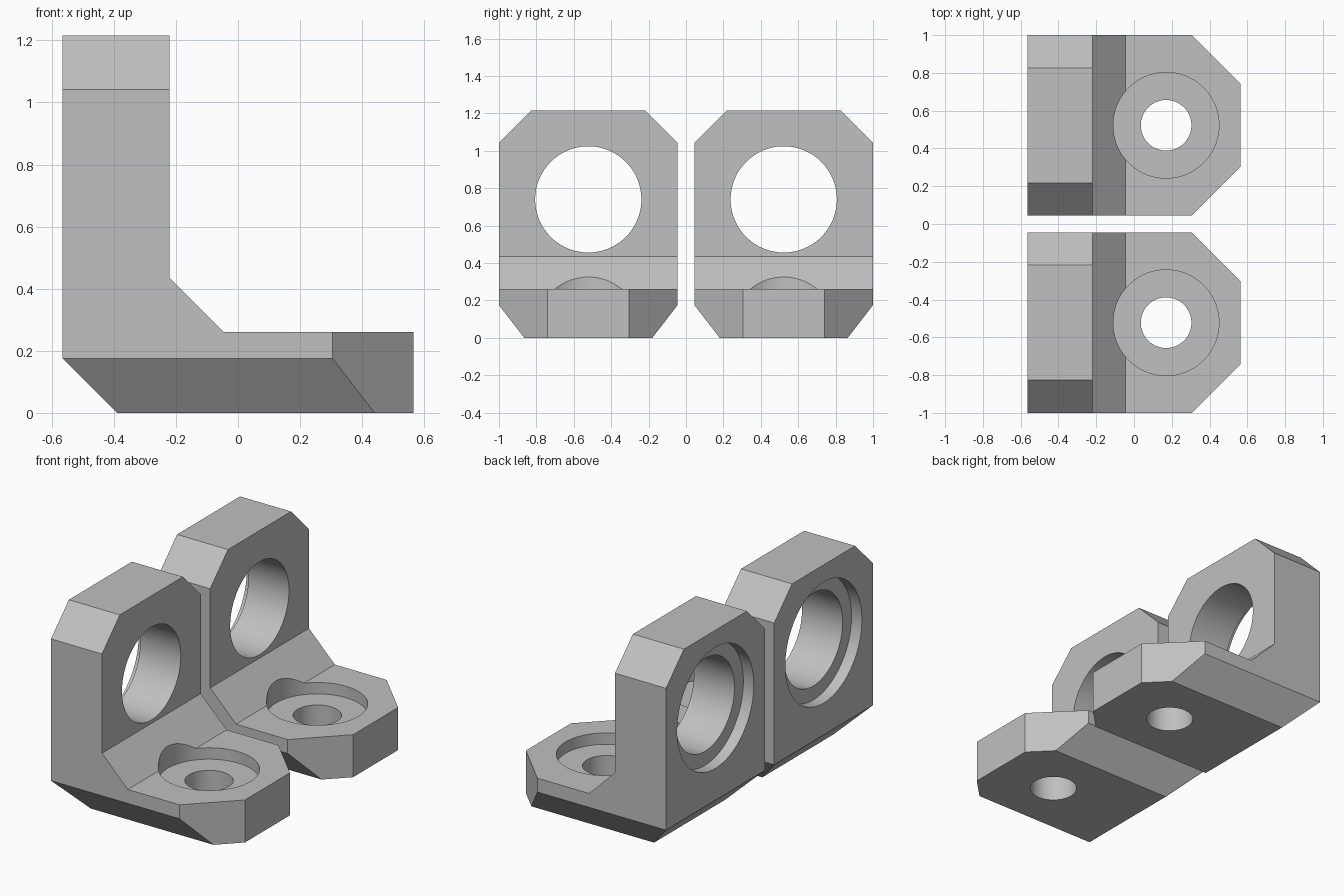
import bpy, bmesh, math
from mathutils import Vector, Matrix

if "Cube" in bpy.data.objects:
    bpy.data.objects.remove(bpy.data.objects["Cube"])

W = 0.4775          # half width of one bracket
OFFSET = 0.5225     # distance of each bracket from the centre plane

grey = bpy.data.materials.new("light grey")
grey.diffuse_color = (0.53, 0.53, 0.53, 1)
grey.use_nodes = True
grey.node_tree.nodes["Principled BSDF"].inputs["Base Color"].default_value = grey.diffuse_color


def slice_off(bm, point, normal):
    """Cut away everything on the normal side of a plane and cap the cut."""
    res = bmesh.ops.bisect_plane(
        bm, geom=bm.verts[:] + bm.edges[:] + bm.faces[:],
        plane_co=point, plane_no=Vector(normal).normalized(), clear_outer=True)
    edges = [e for e in res["geom_cut"] if isinstance(e, bmesh.types.BMEdge)]
    bmesh.ops.contextual_create(bm, geom=edges)


def bore(name, radius, start, end):
    """Hidden cylinder cutter running from start to end."""
    a, b = Vector(start), Vector(end)
    rot = (b - a).to_track_quat('Z', 'Y').to_matrix().to_4x4()
    bm = bmesh.new()
    bmesh.ops.create_cone(bm, cap_ends=True, segments=96, radius1=radius,
                          radius2=radius, depth=(b - a).length,
                          matrix=Matrix.Translation((a + b) / 2) @ rot)
    mesh = bpy.data.meshes.new(name)
    bm.to_mesh(mesh)
    bm.free()
    mesh.materials.append(grey)
    ob = bpy.data.objects.new(name, mesh)
    bpy.context.collection.objects.link(ob)
    ob.hide_render = True
    return ob


# L-shaped side profile (x, z) extruded across the width
profile = [(-0.565, 0.175), (-0.39, 0), (0.565, 0), (0.565, 0.26),
           (-0.045, 0.26), (-0.22, 0.435), (-0.22, 1.215), (-0.565, 1.215)]
bm = bmesh.new()
face = bm.faces.new([bm.verts.new((x, -W, z)) for x, z in profile])
ext = bmesh.ops.extrude_face_region(bm, geom=[face])
bmesh.ops.translate(bm, vec=(0, 2 * W, 0),
                    verts=[v for v in ext["geom"] if isinstance(v, bmesh.types.BMVert)])
bmesh.ops.recalc_face_normals(bm, faces=bm.faces[:])

# Chamfers: wall top corners, foot end corners, lower side edges
for s in (-1, 1):
    slice_off(bm, (0, s * W, 1.042), (0, s, 1))
    slice_off(bm, (0.305, s * W, 0), (1, s, 0))
    slice_off(bm, (0, s * W, 0.175), (0, s * 0.175, -0.135))
bmesh.ops.recalc_face_normals(bm, faces=bm.faces[:])

mesh = bpy.data.meshes.new("bracket")
bm.to_mesh(mesh)
bm.free()
mesh.materials.append(grey)
bracket = bpy.data.objects.new("bracket_back", mesh)
bpy.context.collection.objects.link(bracket)

# Bores with their recesses: one through the wall, one through the foot
cutters = [
    bore("wall_hole", 0.284, (-0.8, 0, 0.74), (0.0, 0, 0.74)),
    bore("wall_recess", 0.37, (-0.8, 0, 0.74), (-0.495, 0, 0.74)),
    bore("foot_hole", 0.134, (0.17, 0, -0.2), (0.17, 0, 0.4)),
    bore("foot_recess", 0.28, (0.17, 0, 0.19), (0.17, 0, 0.6)),
]
bpy.context.view_layer.objects.active = bracket
bracket.select_set(True)
for c in cutters:
    mod = bracket.modifiers.new(c.name, 'BOOLEAN')
    mod.operation = 'DIFFERENCE'
    mod.solver = 'EXACT'
    mod.object = c
    bpy.ops.object.modifier_apply(modifier=mod.name)
for c in cutters:
    bpy.data.objects.remove(c)
bpy.ops.object.shade_smooth_by_angle(angle=math.radians(25))

# Pair of identical brackets side by side
bracket.location.y = OFFSET
front = bracket.copy()
front.name = "bracket_front"
front.location.y = -OFFSET
bpy.context.collection.objects.link(front)
